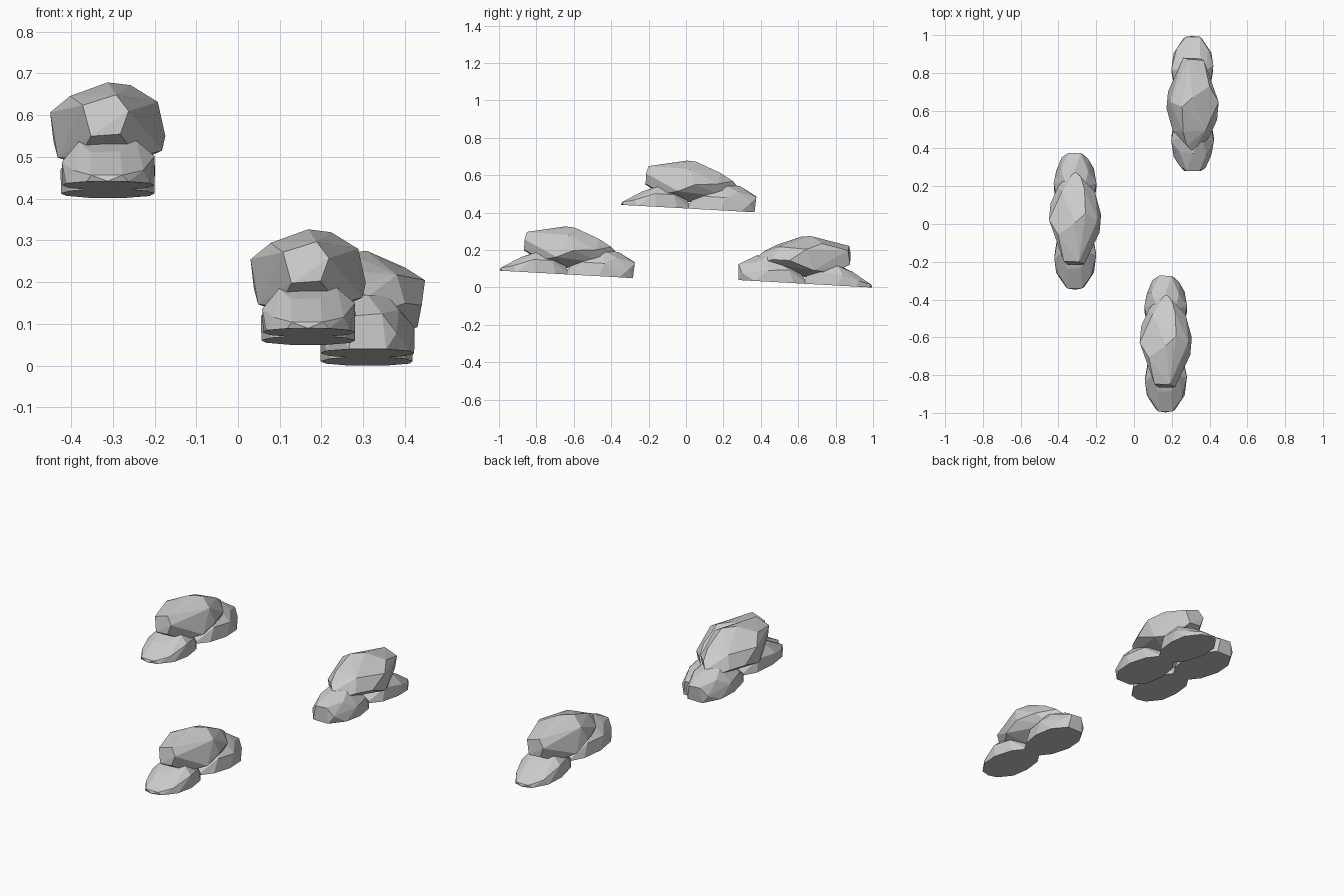
import bpy, bmesh, math
from mathutils import Vector, Matrix

# Faceted lumps as (x, y, z) hull points; local z = 0 is the flat base
CROWN = [(-.06, -.22, .19), (.02, -.225, .215), (.05, -.235, .175), (.03, -.235, .12), (-.04, -.235, .115),
         (-.138, 0, .185), (-.09, -.08, .22), (0, -.02, .256), (.055, .03, .252), (.12, 0, .21),
         (.138, .03, .13), (.13, -.06, .09), (-.12, -.04, .075), (-.13, .09, .12), (.07, -.14, .07),
         (-.07, -.14, .065), (0, 0, .035), (-.07, .15, .19), (.05, .16, .2), (.105, .15, .14),
         (-.09, .18, .12), (0, .26, .13), (.03, .23, .16), (-.04, .24, .1), (.05, .2, .07)]
FRONT = [(-.05, -.345, 0), (0, -.36, 0), (.05, -.345, 0), (-.04, -.355, .015), (.035, -.355, .015),
         (-.1, -.27, 0), (.1, -.27, 0), (-.108, -.17, 0), (.112, -.17, 0), (-.09, -.06, 0), (.09, -.06, 0),
         (-.04, .015, 0), (.04, .015, 0), (-.082, -.29, .03), (.085, -.29, .03), (-.11, -.2, .055),
         (.112, -.18, .07), (-.04, -.255, .075), (.03, -.25, .078), (-.07, -.17, .105), (.07, -.17, .107),
         (0, -.15, .118), (-.09, -.08, .07), (.09, -.08, .07), (0, -.03, .09)]
BACK = [(-.045, .355, 0), (.045, .355, 0), (-.035, .36, .085), (.03, .36, .08), (-.07, .34, .04),
        (.07, .33, .045), (-.1, .27, 0), (.1, .28, 0), (-.112, .17, 0), (.112, .17, 0), (-.09, .06, 0),
        (.09, .06, 0), (-.04, -.015, 0), (.04, -.015, 0), (-.113, .2, .06), (.113, .2, .07),
        (-.075, .27, .1), (.07, .26, .105), (0, .27, .135), (-.05, .2, .135), (.05, .18, .14),
        (-.09, .09, .07), (.09, .09, .07), (0, .05, .09)]


def lump(name, points, matrix):
    bm = bmesh.new()
    for p in points:
        bm.verts.new(p)
    out = bmesh.ops.convex_hull(bm, input=bm.verts[:])
    inside = {v for v in out["geom_interior"] + out["geom_unused"] if isinstance(v, bmesh.types.BMVert)}
    bmesh.ops.delete(bm, geom=list(inside), context='VERTS')
    # merge nearly flat facets into larger planes
    bmesh.ops.dissolve_limit(bm, angle_limit=math.radians(4), verts=bm.verts[:], edges=bm.edges[:])
    bmesh.ops.recalc_face_normals(bm, faces=bm.faces[:])
    mesh = bpy.data.meshes.new(name)
    bm.to_mesh(mesh)
    bm.free()
    ob = bpy.data.objects.new(name, mesh)
    ob.matrix_world = matrix
    bpy.context.collection.objects.link(ob)


# Three clouds share a slight tilt; the rear one is turned half round
tilt = Matrix.Rotation(-0.0556, 4, 'X')
clouds = [("front_cloud", (.168, -.638, .07), 0),
          ("left_cloud", (-.312, .012, .422), 0),
          ("rear_cloud", (.31, .636, .02), math.pi)]
for name, pos, turn in clouds:
    m = Matrix.Translation(Vector(pos)) @ tilt @ Matrix.Rotation(turn, 4, 'Z')
    for part, pts in (("crown", CROWN), ("front_lump", FRONT), ("back_lump", BACK)):
        lump(f"{name}_{part}", pts, m)
